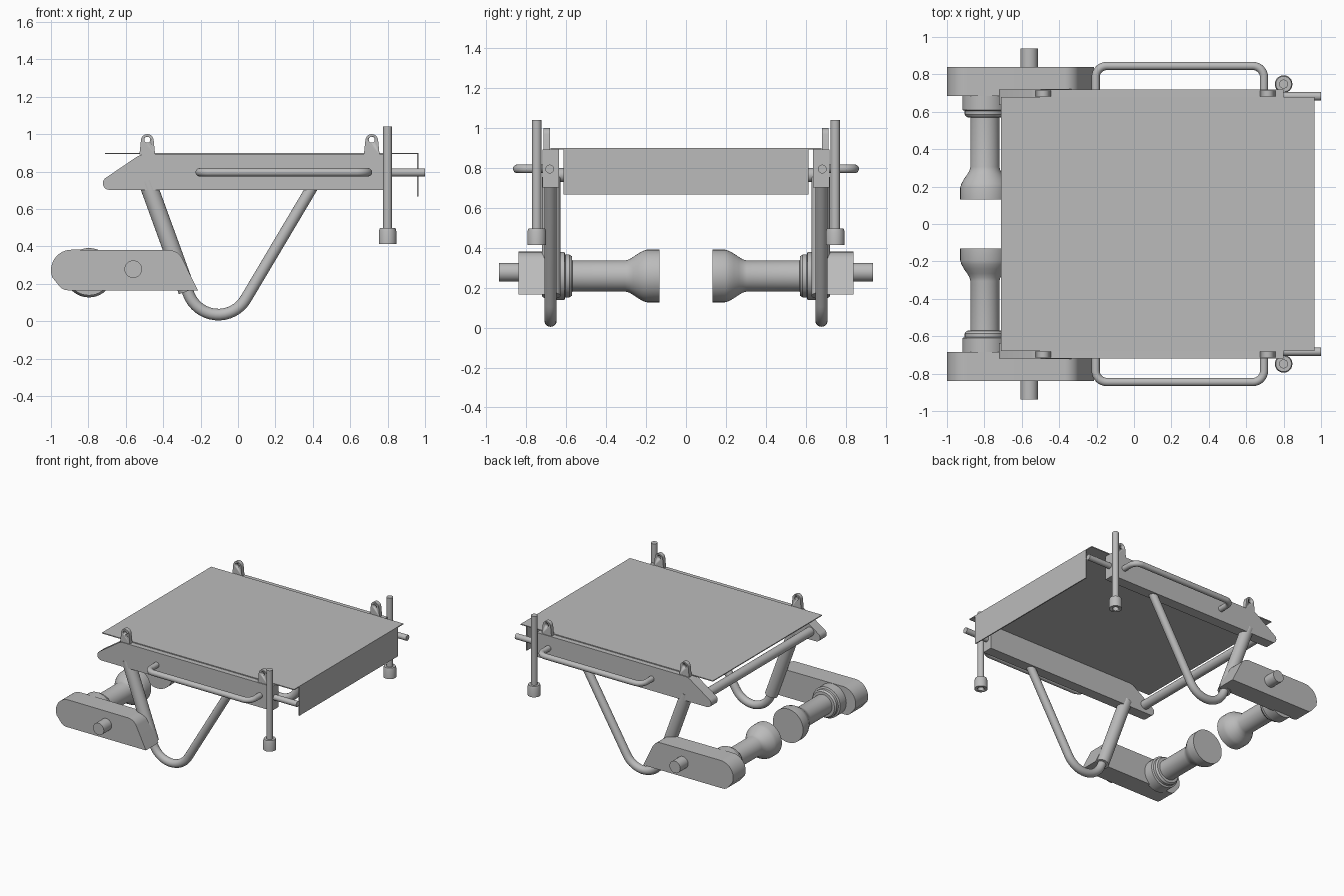
import bpy, bmesh, math
from mathutils import Vector

cube = bpy.data.objects.get("Cube")
if cube:
    bpy.data.objects.remove(cube, do_unlink=True)

grey = bpy.data.materials.new("plain grey")
grey.use_nodes = True
COLOUR = (0.5, 0.5, 0.5, 1)
grey.diffuse_color = COLOUR
grey.node_tree.nodes["Principled BSDF"].inputs["Base Color"].default_value = COLOUR


def finish(name, bm, smooth=True):
    bmesh.ops.recalc_face_normals(bm, faces=bm.faces)
    mesh = bpy.data.meshes.new(name)
    bm.to_mesh(mesh)
    bm.free()
    mesh.materials.append(grey)
    ob = bpy.data.objects.new(name, mesh)
    bpy.context.collection.objects.link(ob)
    if smooth:
        bpy.ops.object.select_all(action='DESELECT')
        bpy.context.view_layer.objects.active = ob
        ob.select_set(True)
        bpy.ops.object.shade_smooth_by_angle(angle=math.radians(35))
    return ob


def box(name, lo, hi):
    bm = bmesh.new()
    bmesh.ops.create_cube(bm, size=1)
    for v in bm.verts:
        v.co = [l + (c + 0.5) * (h - l) for c, l, h in zip(v.co, lo, hi)]
    return finish(name, bm, False)


def arc(cx, cz, r, a0, a1, n=12):
    angles = [math.radians(a0 + (a1 - a0) * i / n) for i in range(n + 1)]
    return [(cx + r * math.cos(a), cz + r * math.sin(a)) for a in angles]


def plate(name, outline, y0, y1):
    """Extrude an outline in the xz plane from y0 to y1."""
    bm = bmesh.new()
    face = bm.faces.new([bm.verts.new((x, y0, z)) for x, z in outline])
    ext = bmesh.ops.extrude_face_region(bm, geom=[face])
    verts = [g for g in ext["geom"] if isinstance(g, bmesh.types.BMVert)]
    bmesh.ops.translate(bm, verts=verts, vec=(0, y1 - y0, 0))
    return finish(name, bm)


def sweep(name, path, radii, sides=24):
    """Skin a round section along a path, with one radius or one per point."""
    pts = [Vector(p) for p in path]
    if not isinstance(radii, list):
        radii = [radii] * len(pts)
    bm = bmesh.new()
    rings, side = [], None
    for i, p in enumerate(pts):
        ahead = pts[min(i + 1, len(pts) - 1)] - p
        behind = p - pts[max(i - 1, 0)]
        t = (ahead.normalized() + behind.normalized()).normalized()
        if side is None:
            side = t.orthogonal()
        side = (side - t * side.dot(t)).normalized()
        up = t.cross(side)
        rings.append([bm.verts.new(p + radii[i] * (side * math.cos(a) + up * math.sin(a)))
                      for a in (math.tau * k / sides for k in range(sides))])
    for a, b in zip(rings, rings[1:]):
        for k in range(sides):
            j = (k + 1) % sides
            bm.faces.new((a[k], a[j], b[j], b[k]))
    bm.faces.new(rings[0])
    bm.faces.new(rings[-1])
    return finish(name, bm)


def drill(ob, cutter):
    """Cut a hole and keep the cutter hidden."""
    cutter.hide_render = True
    cutter.hide_set(True)
    mod = ob.modifiers.new("hole", 'BOOLEAN')
    mod.operation = 'DIFFERENCE'
    mod.object = cutter
    mod.solver = 'EXACT'
    bpy.context.view_layer.update()
    mesh = bpy.data.meshes.new_from_object(
        ob.evaluated_get(bpy.context.evaluated_depsgraph_get()))
    ob.modifiers.clear()
    ob.data = mesh
    bpy.data.objects.remove(cutter, do_unlink=True)


# Deck, end panel and cross tube
box("deck", (-0.71, -0.68, 0.893), (0.965, 0.68, 0.9))
box("end_panel", (0.957, -0.615, 0.667), (0.965, 0.615, 0.897))
sweep("cross_tube", [(-0.635, -0.66, 0.765), (-0.635, 0.66, 0.765)], 0.035)

# Outlines shared by both sides
rail_outline = ([(0.8, 0.702), (0.8, 0.893)] + arc(-0.49, 0.793, 0.1, 90, 128, 6)
                + arc(-0.688, 0.737, 0.035, 128, 270, 8))
arm_outline = (arc(-0.89, 0.272, 0.11, 90, 200, 12) + arc(-0.91, 0.222, 0.057, 215, 270, 4)
               + [(-0.215, 0.165)] + arc(-0.37, 0.3, 0.08, 25, 90, 8))
bend = arc(-0.105, 0.205, 0.17, 200, 330, 16)
lug_top = arc(0, 0.966, 0.034, 8, 172, 12)

for s, label in ((1, "left"), (-1, "right")):
    def part(name):
        return f"{label}_{name}"

    # Side rail with its end rod
    plate(part("rail"), rail_outline, s * 0.637, s * 0.72)
    sweep(part("end_rod"), [(0.75, s * 0.683, 0.795), (1.0, s * 0.683, 0.795)], 0.022)

    # Drilled lifting lugs
    for x, place in ((-0.485, "rear"), (0.715, "front")):
        outline = [(x + 0.042, 0.89)] + [(x + a, b) for a, b in lug_top] + [(x - 0.042, 0.89)]
        lug = plate(part(place + "_lug"), outline, s * 0.682, s * 0.714)
        drill(lug, sweep("cutter", [(x, s * 0.6, 0.97), (x, s * 0.8, 0.97)], 0.016))

    # Bent side handle
    corners = arc(-0.145, 0.785, 0.06, 180, 90, 8) + arc(0.635, 0.785, 0.06, 90, 0, 8)
    path = [(-0.205, 0.7)] + corners + [(0.695, 0.7)]
    sweep(part("handle"), [(x, s * y, 0.796) for x, y in path], 0.022)

    # Levelling jack with a hollow foot
    sweep(part("jack_rod"), [(0.8, s * 0.748, 0.46), (0.8, s * 0.748, 1.04)], 0.024)
    foot = sweep(part("jack_foot"), [(0.8, s * 0.748, 0.413), (0.8, s * 0.748, 0.48),
                                     (0.8, s * 0.748, 0.497)], [0.047, 0.047, 0.042])
    drill(foot, sweep("cutter", [(0.8, s * 0.748, 0.38), (0.8, s * 0.748, 0.45)], 0.024))

    # V-shaped leg and the sleeve around its rear half
    leg = [(-0.43, 0.6)] + bend + [(0.4, 0.722)]
    sweep(part("leg"), [(x, s * 0.679, z) for x, z in leg], 0.031)
    sweep(part("leg_sleeve"), [(-0.272, s * 0.676, 0.16), (-0.487, s * 0.676, 0.75)], 0.047)

    # Swing arm and its outer pin
    plate(part("arm"), arm_outline, s * 0.685, s * 0.84)
    sweep(part("arm_pin"), [(-0.56, s * 0.8, 0.278), (-0.56, s * 0.938, 0.278)], 0.047)

    # Roller: flared inner end, plain barrel, stepped hub
    roller = [(0.132, 0.132), (0.195, 0.132), (0.215, 0.126), (0.24, 0.112), (0.265, 0.095),
              (0.285, 0.083), (0.305, 0.078), (0.57, 0.078), (0.571, 0.098), (0.585, 0.108),
              (0.605, 0.108), (0.61, 0.121), (0.7, 0.121)]
    sweep(part("roller"), [(-0.797, s * y, 0.259) for y, r in roller], [r for y, r in roller], 40)
